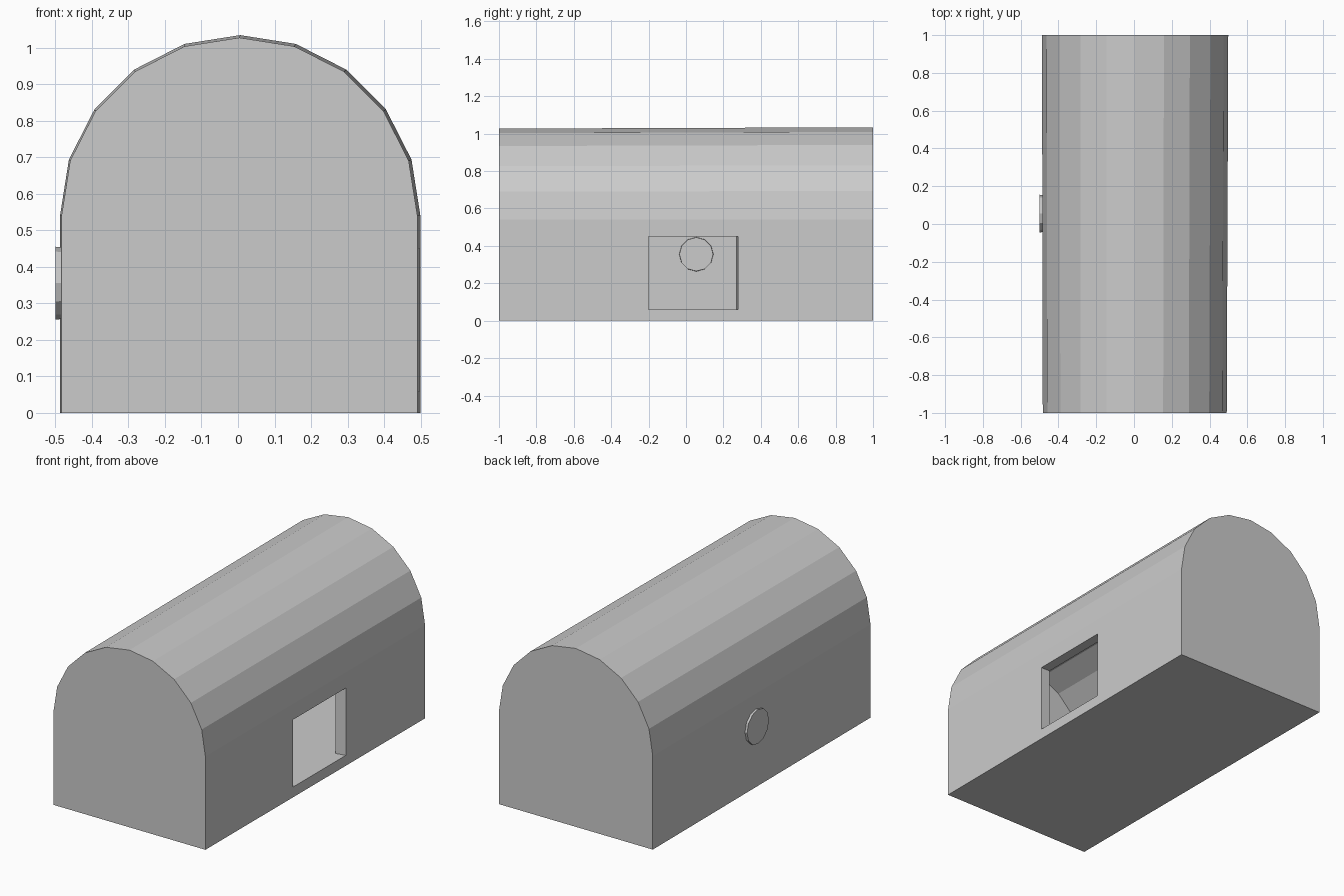
import bpy, bmesh, math

if "Cube" in bpy.data.objects:
    bpy.data.objects.remove(bpy.data.objects["Cube"])


def vault(name, front, back):
    """Loft an arched box; each end is (y, floor z, x centre, spring z, radius)."""
    bm = bmesh.new()
    rings = []
    for y, z0, cx, zs, r in (front, back):
        pts = [(cx + r, z0)]
        pts += [(cx + r * math.cos(i * math.pi / 10), zs + r * math.sin(i * math.pi / 10))
                for i in range(11)]
        pts.append((cx - r, z0))
        rings.append([bm.verts.new((x, y, z)) for x, z in pts])
    a, b = rings
    bm.faces.new(a)
    bm.faces.new(b[::-1])
    for i in range(len(a)):
        j = (i + 1) % len(a)
        bm.faces.new((a[i], b[i], b[j], a[j]))
    return finish(name, bm)


def finish(name, bm):
    bmesh.ops.recalc_face_normals(bm, faces=bm.faces)
    me = bpy.data.meshes.new(name)
    bm.to_mesh(me)
    bm.free()
    ob = bpy.data.objects.new(name, me)
    bpy.context.collection.objects.link(ob)
    return ob


def cut(target, cutter):
    cutter.hide_render = True
    cutter.hide_viewport = True
    m = target.modifiers.new(cutter.name, 'BOOLEAN')
    m.operation = 'DIFFERENCE'
    m.solver = 'EXACT'
    m.object = cutter


# Vaulted shell, very slightly larger at the back
shell = vault("vaulted_shell", (-1, 0, 0.004, 0.54, 0.487), (1, 0, 0.006, 0.541, 0.493))

# Hollow interior
cut(shell, vault("interior_cutter", (-0.94, 0.06, 0.004, 0.54, 0.43),
                 (0.94, 0.06, 0.006, 0.541, 0.435)))

# Doorway in the right wall, far jamb slightly flared
bm = bmesh.new()
bmesh.ops.create_cube(bm, size=1)
for v in bm.verts:
    outer = v.co.x > 0
    v.co.x = 0.56 if outer else 0.38
    v.co.y = -0.2 if v.co.y < 0 else (0.29 if outer else 0.257)
    v.co.z = 0.06 if v.co.z < 0 else 0.45
cut(shell, finish("doorway_cutter", bm))

# Round plug through the left wall, tapered toward the inside
bpy.ops.mesh.primitive_cone_add(vertices=12, radius1=0.1, radius2=0.09, depth=0.085,
                                location=(-0.4575, 0.055, 0.355),
                                rotation=(0, math.pi / 2, 0))
bpy.context.object.name = "round_plug"
